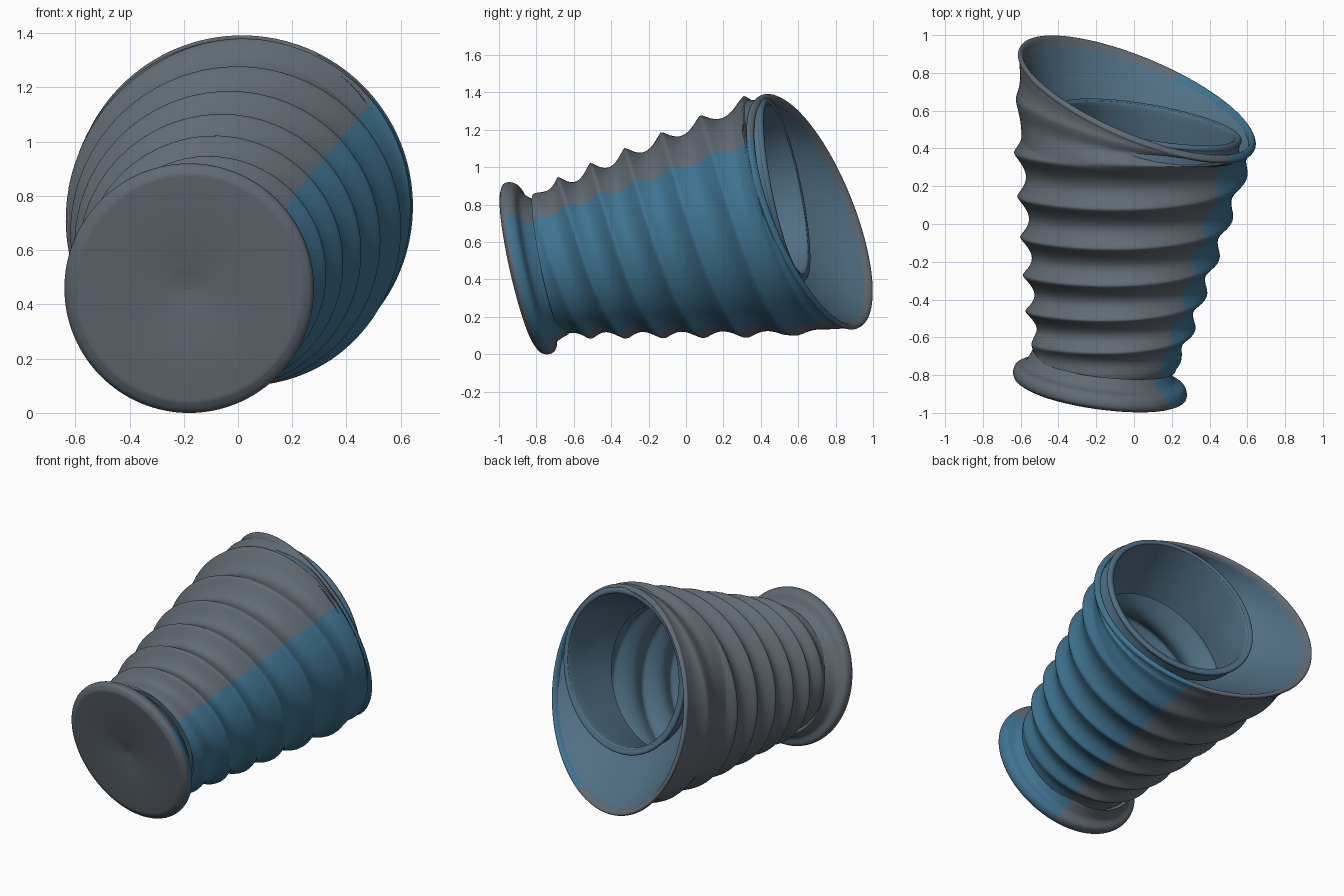
import bpy, math

if "Cube" in bpy.data.objects:
    bpy.data.objects.remove(bpy.data.objects["Cube"])

SEG = 128
STARTS = 2   # the ribs form a two-start screw thread

# Materials: slate grey and painted blue
def mat(name, c):
    m = bpy.data.materials.new(name)
    m.diffuse_color = (*c, 1)
    m.use_nodes = True
    m.node_tree.nodes["Principled BSDF"].inputs["Base Color"].default_value = m.diffuse_color
    return m

GREY = mat("slate_grey", (0.12, 0.145, 0.17))
BLUE = mat("glaze_blue", (0.05, 0.17, 0.28))
SOFT = mat("inner_blue", (0.08, 0.16, 0.23))

def lerp(p, q, t):
    return tuple(u + (v - u) * t for u, v in zip(p, q))

# Ring = (centre x, centre z, centre y, slope in x, slope in z, radius, rib depth, rib phase)
def ring(cx, cz, y, a, b, r, amp=0.0, n=0.0):
    return (cx, cz, y, a, b, r, amp, n)

def phase(t):
    return 1 + (t - 0.118) * 6.7 - (t - 0.118) ** 2 * 1.1

def smooth(pts, steps):
    """Catmull-Rom through the ring list."""
    out = []
    for i in range(len(pts) - 1):
        p0, p1, p2, p3 = (pts[max(i - 1, 0)], pts[i], pts[i + 1],
                          pts[min(i + 2, len(pts) - 1)])
        for s in range(steps):
            t = s / steps
            out.append(tuple(0.5 * (2 * B + (C - A) * t + (2 * A - 5 * B + 4 * C - D) * t * t
                             + (3 * B - A - 3 * C + D) * t ** 3)
                             for A, B, C, D in zip(p0, p1, p2, p3)))
    return out + [pts[-1]]

# Skin circles into a surface, with the helical rib cut between crests
def loft(name, rings, inner=False):
    verts, faces, paint = [], [], []
    for cx, cz, y, a, b, r, amp, n in rings:
        for j in range(SEG):
            th = 2 * math.pi * j / SEG
            s = math.sin(math.pi * (n - STARTS * j / SEG))
            depth = amp * (0.8 + 0.25 * math.cos(th + 0.5))   # ribs are deepest on top
            rr = r - depth * (math.sqrt(s * s + 0.012) - 0.11)
            dx, dz = rr * math.sin(th), rr * math.cos(th)
            verts.append((cx + dx, y + a * dx + b * dz, cz + dz))
    for i in range(len(rings) - 1):
        for j in range(SEG):
            k = (j + 1) % SEG
            th = 2 * math.pi * (j + 0.5) / SEG
            faces.append((i * SEG + j, i * SEG + k, (i + 1) * SEG + k, (i + 1) * SEG + j))
            side = math.sin(th) - 0.3 * math.cos(th) > 0.6 and rings[i][2] > -0.86
            paint.append(2 if inner else int(side))
    me = bpy.data.meshes.new(name)
    me.from_pydata(verts, [], faces)
    for m in (GREY, BLUE, SOFT):
        me.materials.append(m)
    for p in me.polygons:
        p.material_index = paint[p.index]
    ob = bpy.data.objects.new(name, me)
    bpy.context.collection.objects.link(ob)
    bpy.ops.object.select_all(action='DESELECT')
    ob.select_set(True)
    bpy.context.view_layer.objects.active = ob
    bpy.ops.object.shade_smooth_by_angle(angle=math.radians(60))
    return ob

# Body axis from neck (t=0) to shoulder (t=1)
START = ring(-0.155, 0.485, -0.74, -0.11, -0.20, 0.403)
END = ring(0.0, 0.735, 0.45, -0.10, -0.21, 0.645)

def body_ring(t, inset=0.0, amp=0.066):
    c = lerp(START, END, t)
    fade = min(1, t / 0.12)
    return c[:5] + (c[5] - inset - 0.03 * (1 - fade), amp * fade, phase(t))

# Foot disc with a rounded flange
def foot(r, y):
    return ring(-0.18, 0.46, y, -0.13, -0.22, r)

loft("foot_disc", [foot(0.001, -0.88), foot(0.07, -0.885), foot(0.09, -0.89), foot(0.41, -0.89)]
     + smooth([foot(0.42, -0.89), foot(0.452, -0.872), foot(0.46, -0.84), foot(0.445, -0.805),
               foot(0.40, -0.785), foot(0.375, -0.75), foot(0.355, -0.71)], 4))

# Slanted mouth rings
def lip(r, y):
    return ring(0.015, 0.762, y, -0.375, -0.355, r)

# Ribbed body ending in the flared mouth
body = [body_ring(0.95 * i / 150) for i in range(151)]
mouth = smooth([body_ring(0.95),
                ring(0.002, 0.742, 0.462, -0.13, -0.225, 0.640, 0.045, 6.05),
                ring(0.006, 0.75, 0.545, -0.21, -0.28, 0.630, 0.025, 6.55),
                ring(0.012, 0.757, 0.605, -0.30, -0.32, 0.622, 0.008, 6.95),
                lip(0.624, 0.65)[:6] + (0, 7.2)], 10)
loft("ribbed_body", body + mouth[1:])

loft("mouth_rim", smooth([lip(0.623, 0.645), lip(0.630, 0.66), lip(0.620, 0.678),
                          lip(0.604, 0.675), lip(0.592, 0.645)], 4))

# Crescent hollow between the outer mouth and the sleeve
loft("mouth_hollow", smooth([lip(0.592, 0.645),
                             ring(0.03, 0.79, 0.57, -0.29, -0.31, 0.565),
                             ring(0.055, 0.84, 0.48, -0.20, -0.25, 0.52),
                             ring(0.075, 0.875, 0.43, -0.17, -0.21, 0.478)], 6), True)

# Inner sleeve with its own rounded rim
def sleeve(r, y):
    return ring(0.08, 0.88, y, -0.17, -0.20, r)

loft("inner_sleeve", smooth([sleeve(0.478, 0.43), sleeve(0.478, 0.50), sleeve(0.490, 0.52),
                             sleeve(0.482, 0.538), sleeve(0.460, 0.535), sleeve(0.448, 0.51),
                             ring(0.045, 0.81, 0.34, -0.14, -0.20, 0.44),
                             ring(-0.01, 0.73, 0.20, -0.11, -0.20, 0.44)], 5), True)

# Ribbed inside wall and floor of the vessel
wall = [body_ring(0.79 - 0.77 * i / 90, 0.035) for i in range(91)]
floor = wall[-1][:5] + (0.001, 0, 0)
edge = ring(-0.01, 0.73, 0.20, -0.11, -0.20, 0.44)
loft("inside_wall", [edge] + wall + [floor], True)
